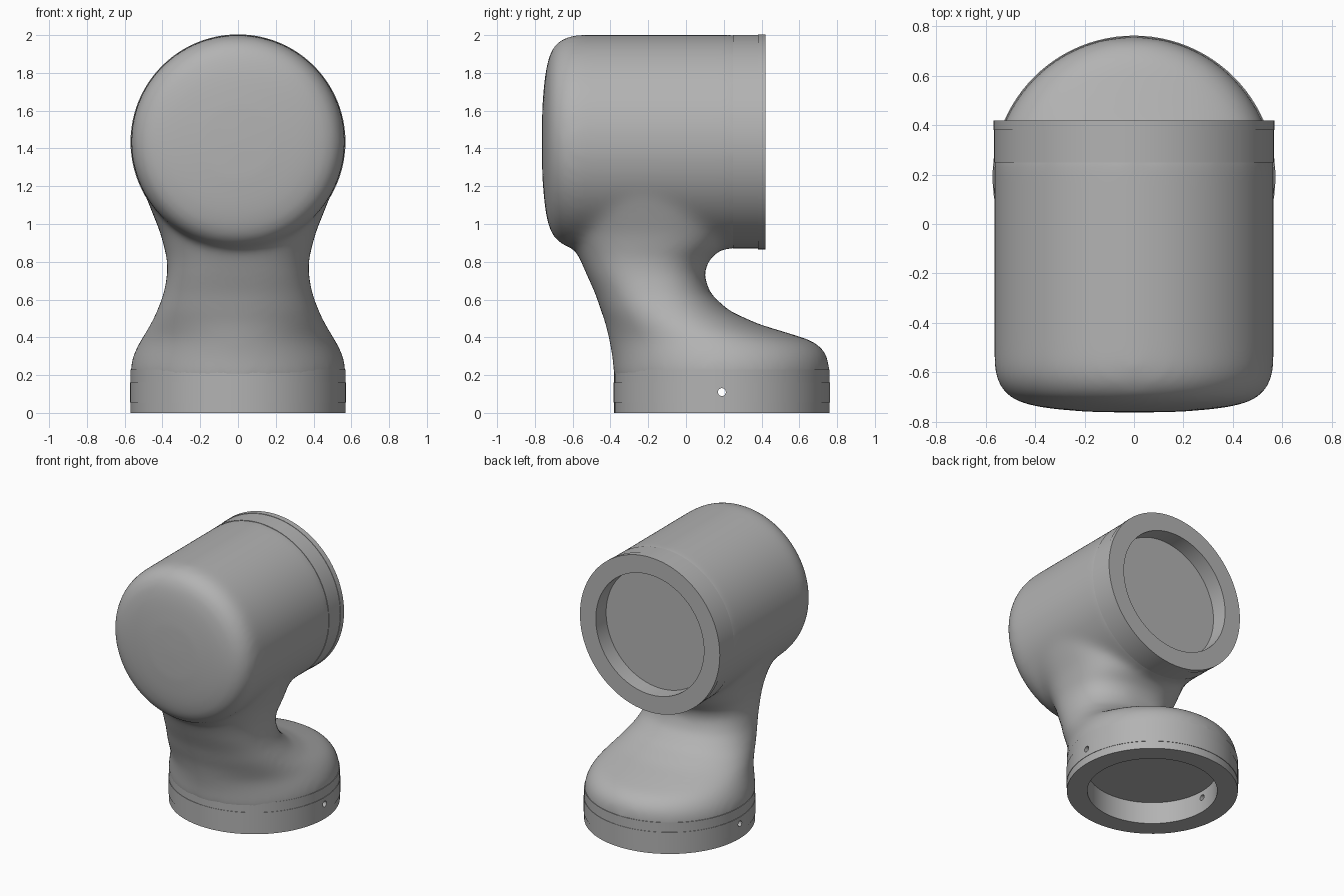
import bpy, bmesh, math
from mathutils import Matrix, Vector

if "Cube" in bpy.data.objects:
    bpy.data.objects.remove(bpy.data.objects["Cube"], do_unlink=True)

grey = bpy.data.materials.new("light grey")
grey.use_nodes = True
grey.diffuse_color = (0.45, 0.45, 0.45, 1)
grey.node_tree.nodes["Principled BSDF"].inputs["Base Color"].default_value = (0.45, 0.45, 0.45, 1)

SIDES = 96
BASE_Y, HEAD_Z = 0.19, 1.435
base_frame = Matrix.Translation((0, BASE_Y, 0))
# Axis pointing from the open rear of the head towards the front
head_frame = Matrix.Translation((0, 0, HEAD_Z)) @ Matrix.Rotation(math.pi / 2, 4, "X")


def oval(cx_y, z, half_x, half_y, power=2.0):
    """Horizontal superellipse ring."""
    ring = []
    for i in range(SIDES):
        a = 2 * math.pi * i / SIDES
        c, s = math.cos(a), math.sin(a)
        ring.append(Vector((math.copysign(abs(c) ** (2 / power), c) * half_x,
                            cx_y + math.copysign(abs(s) ** (2 / power), s) * half_y, z)))
    return ring


def loft(bm, rings, frame=Matrix()):
    """Skin a stack of rings and close both ends."""
    loops = [[bm.verts.new(frame @ p) for p in ring] for ring in rings]
    faces = [bm.faces.new(loops[0]), bm.faces.new(loops[-1])]
    for a, b in zip(loops, loops[1:]):
        for i in range(SIDES):
            j = (i + 1) % SIDES
            faces.append(bm.faces.new((a[i], a[j], b[j], b[i])))
    bmesh.ops.recalc_face_normals(bm, faces=faces)


def lathe(bm, profile, frame):
    loft(bm, [oval(0, h, r, r) for r, h in profile], frame)


def make(name, bm):
    mesh = bpy.data.meshes.new(name)
    bm.to_mesh(mesh)
    bm.free()
    obj = bpy.data.objects.new(name, mesh)
    bpy.context.collection.objects.link(obj)
    mesh.materials.append(grey)
    return obj


def apply_all(obj):
    bpy.ops.object.select_all(action="DESELECT")
    obj.select_set(True)
    bpy.context.view_layer.objects.active = obj
    for m in list(obj.modifiers):
        bpy.ops.object.modifier_apply(modifier=m.name)


# Housing: neck sections as (height, front, back, half width), growing out of the base
neck = [(0.16, -0.38, 0.76, 0.57), (0.24, -0.385, 0.76, 0.57), (0.3, -0.39, 0.75, 0.557),
        (0.35, -0.4, 0.715, 0.535), (0.385, -0.405, 0.66, 0.515), (0.42, -0.415, 0.55, 0.495),
        (0.47, -0.425, 0.385, 0.465), (0.54, -0.45, 0.23, 0.43), (0.63, -0.48, 0.13, 0.395),
        (0.73, -0.525, 0.095, 0.375), (0.81, -0.56, 0.12, 0.375), (0.87, -0.59, 0.19, 0.39),
        (0.95, -0.63, 0.24, 0.41), (1.05, -0.68, 0.26, 0.45), (1.15, -0.71, 0.25, 0.49),
        (1.28, -0.74, 0.2, 0.535), (1.44, -0.755, 0.1, 0.555)]
bm = bmesh.new()
loft(bm, [oval((f + b) / 2, z, w, (b - f) / 2, 2.0 + 0.4 * min(1, max(0, (z - 0.4) * 3)))
          for z, f, b, w in neck])
# Housing: barrel with a softly domed front
lathe(bm, [(0.566, -0.3), (0.566, 0.58), (0.557, 0.63), (0.535, 0.67), (0.5, 0.705),
           (0.44, 0.73), (0.34, 0.748), (0.2, 0.76), (0.02, 0.764)], head_frame)
housing = make("elbow_housing", bm)
remesh = housing.modifiers.new("Fuse", "REMESH")
remesh.mode = "VOXEL"
remesh.voxel_size = 0.02
blend = housing.modifiers.new("Blend", "SMOOTH")
blend.factor = 0.5
blend.iterations = 30
apply_all(housing)
bpy.ops.object.shade_smooth()

# Rear collar with a recessed plate
bm = bmesh.new()
lathe(bm, [(0.44, -0.3), (0.44, -0.42), (0.569, -0.42), (0.569, -0.38),
           (0.566, -0.38), (0.566, -0.25)], head_frame)
head_collar = make("head_collar", bm)

# Base collar with a recessed underside
bm = bmesh.new()
lathe(bm, [(0.433, 0.16), (0.433, 0), (0.57, 0), (0.57, 0.055),
           (0.573, 0.055), (0.573, 0.16), (0.57, 0.16), (0.57, 0.23)], base_frame)
base_collar = make("base_collar", bm)

# Pin hole through both walls of the base collar
bpy.ops.mesh.primitive_cylinder_add(vertices=24, radius=0.021, depth=1.4,
                                    location=(0, BASE_Y, 0.11), rotation=(0, math.pi / 2, 0))
cutter = bpy.context.object
cutter.name = "pin_hole_cutter"
cutter.hide_render = True
cutter.data.materials.append(grey)
cut = base_collar.modifiers.new("Pin hole", "BOOLEAN")
cut.operation = "DIFFERENCE"
cut.solver = "EXACT"
cut.object = cutter
apply_all(base_collar)
bpy.data.objects.remove(cutter, do_unlink=True)

for collar in (head_collar, base_collar):
    apply_all(collar)
    bpy.ops.object.shade_smooth_by_angle(angle=math.radians(30))
